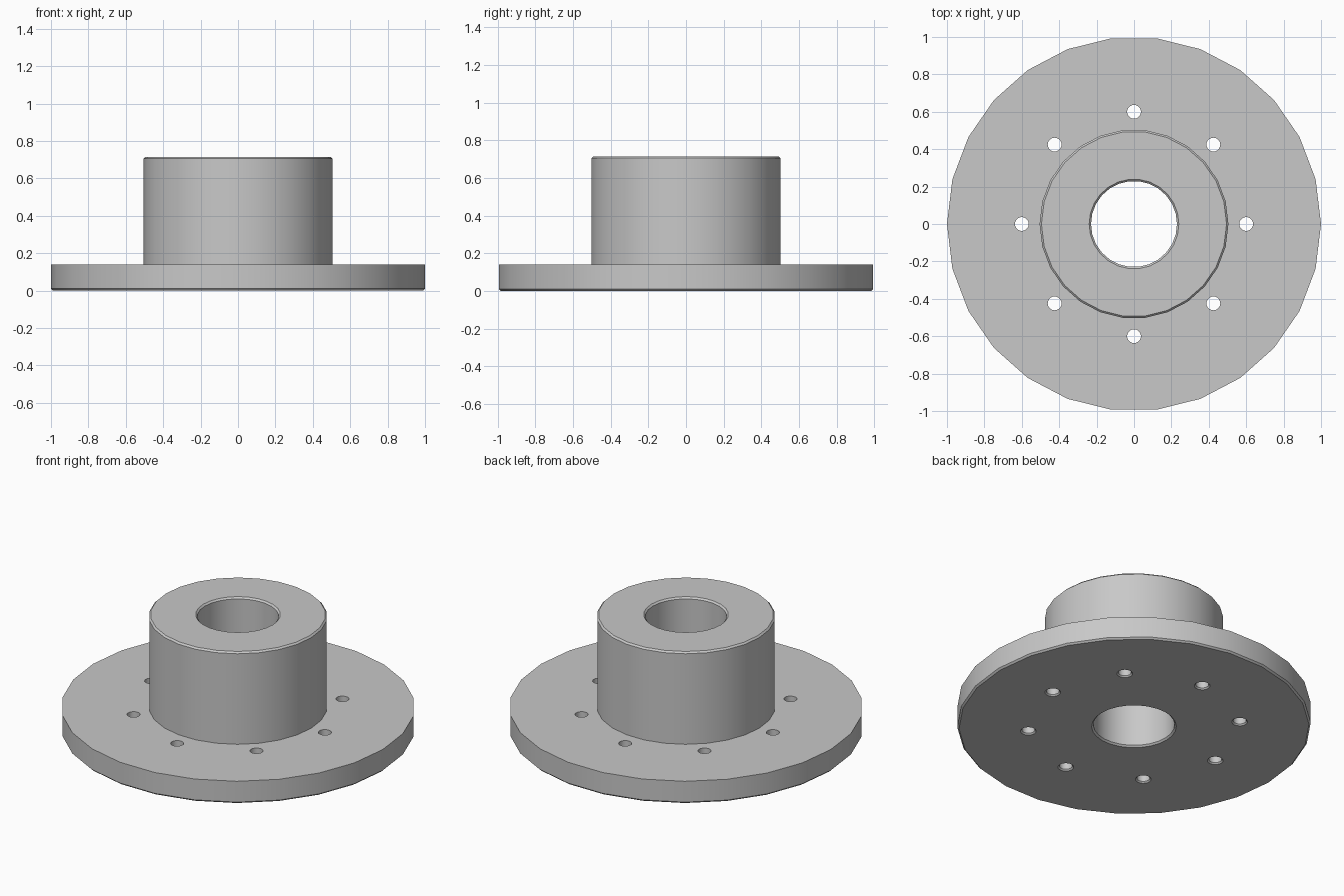
import bpy, bmesh, math

cube = bpy.data.objects.get("Cube")
if cube:
    bpy.data.objects.remove(cube, do_unlink=True)

steel = bpy.data.materials.new("plain_grey")
steel.use_nodes = True
grey = (0.58, 0.58, 0.58, 1)
steel.diffuse_color = grey
steel.node_tree.nodes["Principled BSDF"].inputs["Base Color"].default_value = grey


def lathe(name, profile, sides, closed):
    """Revolve (radius, z) points around z; open profiles get end caps."""
    bm = bmesh.new()
    rings = []
    for r, z in profile:
        angles = [2 * math.pi * i / sides for i in range(sides)]
        rings.append([bm.verts.new((r * math.cos(a), r * math.sin(a), z)) for a in angles])
    pairs = list(zip(rings, rings[1:]))
    if closed:
        pairs.append((rings[-1], rings[0]))
    else:
        bm.faces.new(rings[0])
        bm.faces.new(rings[-1])
    for low, high in pairs:
        for i in range(sides):
            j = (i + 1) % sides
            bm.faces.new((low[i], low[j], high[j], high[i]))
    bmesh.ops.recalc_face_normals(bm, faces=bm.faces)
    mesh = bpy.data.meshes.new(name)
    bm.to_mesh(mesh)
    bm.free()
    mesh.materials.append(steel)
    obj = bpy.data.objects.new(name, mesh)
    bpy.context.collection.objects.link(obj)
    return obj


# Flange, hub and bore with small chamfers
height, plate, rim, hub, bore, c = 0.715, 0.14, 1.0, 0.505, 0.23, 0.01
flanged_hub = lathe("flanged_hub", [
    (bore + c, 0), (rim - c, 0), (rim, c), (rim, plate),
    (hub, plate), (hub, height - c), (hub - c, height),
    (bore + c, height), (bore, height - c), (bore, c)], 26, True)

# Ring of bolt holes, slightly flared underneath
bpy.context.view_layer.objects.active = flanged_hub
flanged_hub.select_set(True)
for i in range(8):
    a = i * math.pi / 4
    hole = lathe("bolt_hole_cutter",
                 [(0.055, -c), (0.037, 0.008), (0.037, plate + 0.05)], 20, False)
    hole.location = (0.6 * math.cos(a), 0.6 * math.sin(a), 0)
    hole.hide_render = True
    cut = flanged_hub.modifiers.new("bolt_hole", "BOOLEAN")
    cut.operation = "DIFFERENCE"
    cut.solver = "EXACT"
    cut.object = hole
    bpy.context.view_layer.update()
    bpy.ops.object.modifier_apply(modifier=cut.name)
    bpy.data.objects.remove(hole, do_unlink=True)

bpy.ops.object.shade_smooth_by_angle(angle=math.radians(30))
